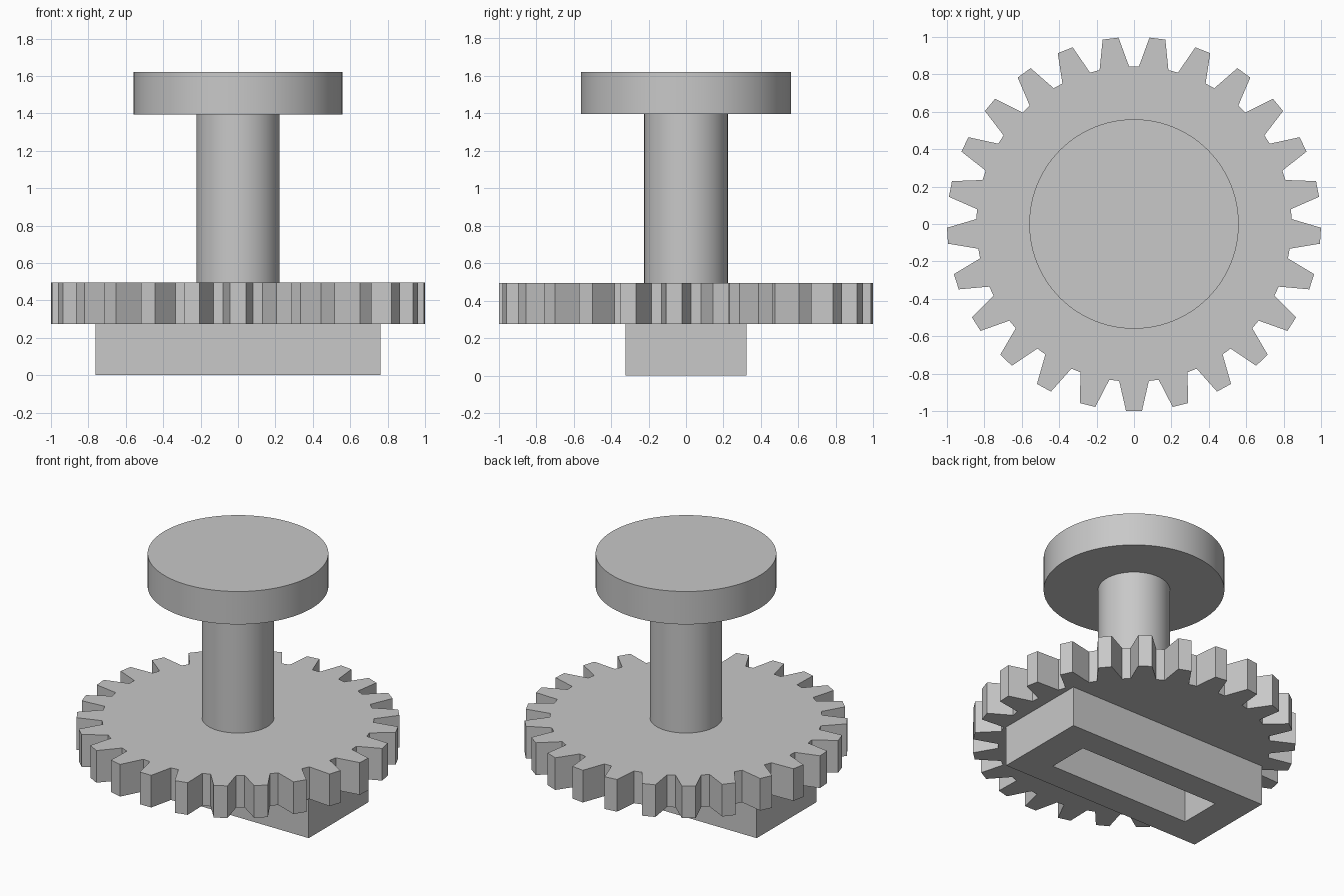
import bpy, bmesh
from math import sin, cos, pi, radians
from mathutils import Vector

if "Cube" in bpy.data.objects:
    bpy.data.objects.remove(bpy.data.objects["Cube"], do_unlink=True)

GREY = (0.58, 0.58, 0.58, 1)
grey = bpy.data.materials.new("plain grey")
grey.use_nodes = True
grey.diffuse_color = GREY
grey.node_tree.nodes["Principled BSDF"].inputs["Base Color"].default_value = GREY


def add_part(name, bm):
    bmesh.ops.recalc_face_normals(bm, faces=bm.faces)
    mesh = bpy.data.meshes.new(name)
    bm.to_mesh(mesh)
    bm.free()
    mesh.materials.append(grey)
    obj = bpy.data.objects.new(name, mesh)
    bpy.context.collection.objects.link(obj)
    return obj


def extrude_outline(name, points, bottom, top):
    """Raise a closed flat outline into a solid."""
    bm = bmesh.new()
    face = bm.faces.new([bm.verts.new((x, y, bottom)) for x, y in points])
    raised = bmesh.ops.extrude_face_region(bm, geom=[face], use_keep_orig=True)
    for v in raised["geom"]:
        if isinstance(v, bmesh.types.BMVert):
            v.co.z = top
    return add_part(name, bm)


def polar(radius, angle):
    return radius * cos(angle), radius * sin(angle)


def round_part(name, radius, bottom, top, sides=96):
    points = [polar(radius, 2 * pi * i / sides) for i in range(sides)]
    obj = extrude_outline(name, points, bottom, top)
    bpy.ops.object.select_all(action="DESELECT")
    obj.select_set(True)
    bpy.context.view_layer.objects.active = obj
    bpy.ops.object.shade_smooth_by_angle(angle=radians(30))


# Gear wheel with tapered teeth, one tooth pointing to the front
TEETH = 25
TIP, ROOT = 1.0, 0.843
tooth = [(ROOT, -5.4), (TIP, -2.45), (TIP, 2.45), (ROOT, 5.4)]
outline = [polar(r, -pi / 2 + 2 * pi * i / TEETH + radians(a))
           for i in range(TEETH) for r, a in tooth]
extrude_outline("gear_wheel", outline, 0.275, 0.495)

# Round stem and the disc on top of it
round_part("stem", 0.223, 0.49, 1.40)
round_part("top_disc", 0.56, 1.395, 1.62)

# Rectangular foot block with a slot sunk into its underside
HALF_X, HALF_Y, HEIGHT = 0.762, 0.324, 0.275
SLOT_X, SLOT_Y, DEPTH = 0.535, 0.145, 0.272
bm = bmesh.new()
bmesh.ops.create_cube(bm, size=2)
for v in bm.verts:
    v.co = Vector((v.co.x * HALF_X, v.co.y * HALF_Y, (v.co.z + 1) / 2 * HEIGHT))
slot = min(bm.faces, key=lambda f: f.calc_center_median().z)
bmesh.ops.inset_individual(bm, faces=[slot], thickness=0.1)
for v in slot.verts:
    v.co.x = SLOT_X if v.co.x > 0 else -SLOT_X
    v.co.y = SLOT_Y if v.co.y > 0 else -SLOT_Y
sunk = bmesh.ops.extrude_discrete_faces(bm, faces=[slot])["faces"][0]
for v in sunk.verts:
    v.co.z = DEPTH
add_part("foot_block", bm)
